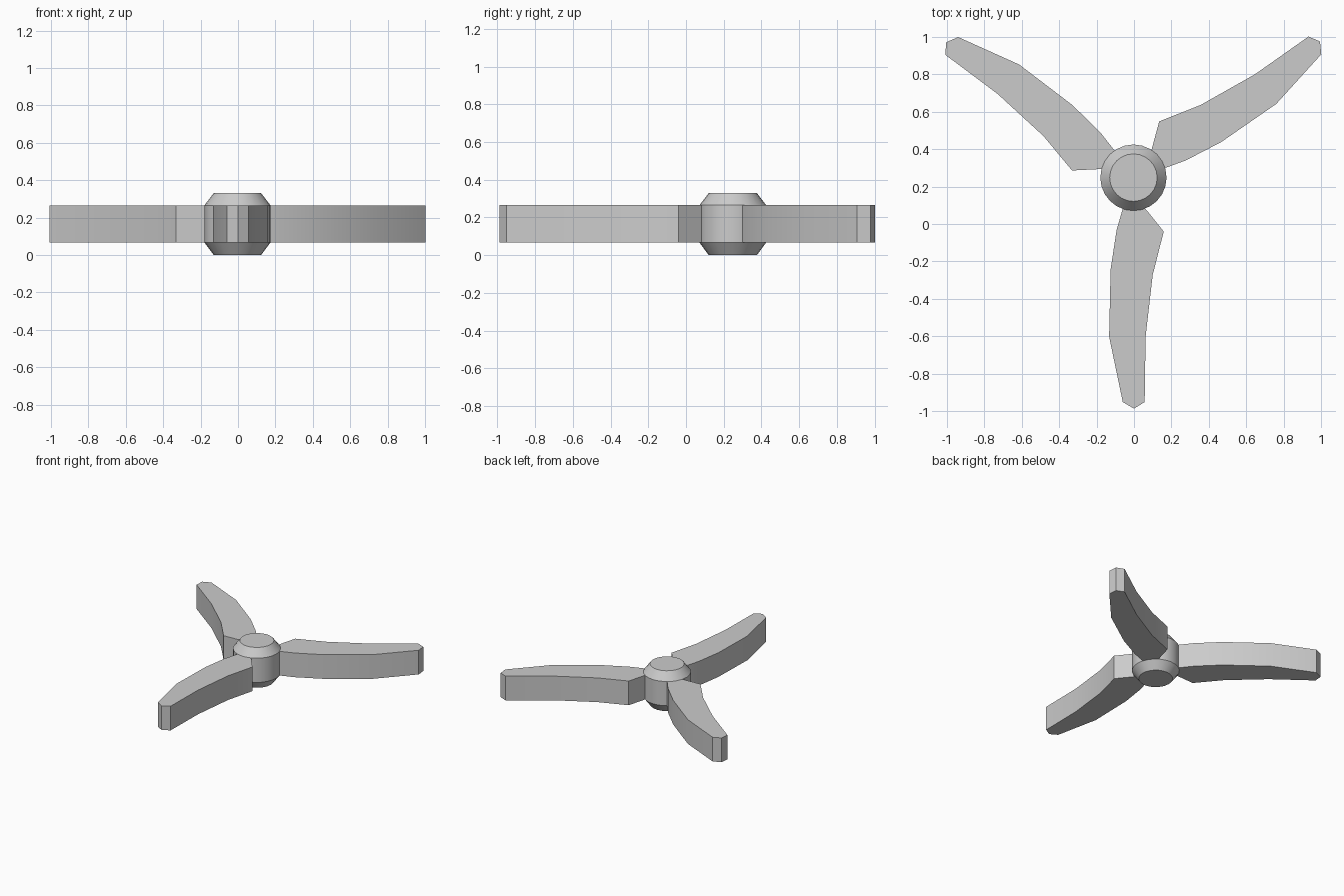
import bpy, bmesh
from math import sin, cos, radians, tau

if "Cube" in bpy.data.objects:
    bpy.data.objects.remove(bpy.data.objects["Cube"])

CX, CY = -0.003, 0.248      # hub axis
Z_LOW, Z_HIGH = 0.067, 0.265  # blade faces


def make_object(name, bm, smooth_angle):
    bmesh.ops.recalc_face_normals(bm, faces=bm.faces)
    mesh = bpy.data.meshes.new(name)
    bm.to_mesh(mesh)
    bm.free()
    obj = bpy.data.objects.new(name, mesh)
    bpy.context.collection.objects.link(obj)
    bpy.ops.object.select_all(action='DESELECT')
    obj.select_set(True)
    bpy.context.view_layer.objects.active = obj
    bpy.ops.object.shade_smooth_by_angle(angle=radians(smooth_angle))
    return obj


# hub: bevelled drum made from stacked rings
def make_hub(profile, sides=24):
    bm = bmesh.new()
    rings = []
    for r, z in profile:
        rings.append([bm.verts.new((CX + r * cos(tau * i / sides),
                                    CY + r * sin(tau * i / sides), z))
                      for i in range(sides)])
    for low, high in zip(rings, rings[1:]):
        for i in range(sides):
            j = (i + 1) % sides
            bm.faces.new((low[i], low[j], high[j], high[i]))
    bm.faces.new(rings[0])
    bm.faces.new(rings[-1])
    return make_object("hub", bm, 30)


make_hub([(0.127, 0), (0.177, Z_LOW), (0.177, Z_HIGH), (0.127, 0.33)])

# blade outline pointing to -y, relative to the hub axis
outline = [(-0.057, -0.165), (-0.09, -0.28), (-0.122, -0.49), (-0.13, -0.85),
           (-0.057, -1.2), (0.003, -1.235), (0.06, -1.2), (0.065, -0.85),
           (0.103, -0.52), (0.162, -0.288), (0.063, -0.165)]


# blades: the outline turned about the hub and extruded upwards
def make_blade(name, degrees):
    a = radians(degrees)
    bm = bmesh.new()
    base = bm.faces.new([bm.verts.new((CX + x * cos(a) - y * sin(a),
                                       CY + x * sin(a) + y * cos(a), Z_LOW))
                         for x, y in outline])
    top = bmesh.ops.extrude_face_region(bm, geom=[base], use_keep_orig=True)
    verts = [g for g in top["geom"] if isinstance(g, bmesh.types.BMVert)]
    bmesh.ops.translate(bm, verts=verts, vec=(0, 0, Z_HIGH - Z_LOW))
    return make_object(name, bm, 30)


for name, degrees in (("front_blade", 0), ("right_blade", 126), ("left_blade", -126)):
    make_blade(name, degrees)
